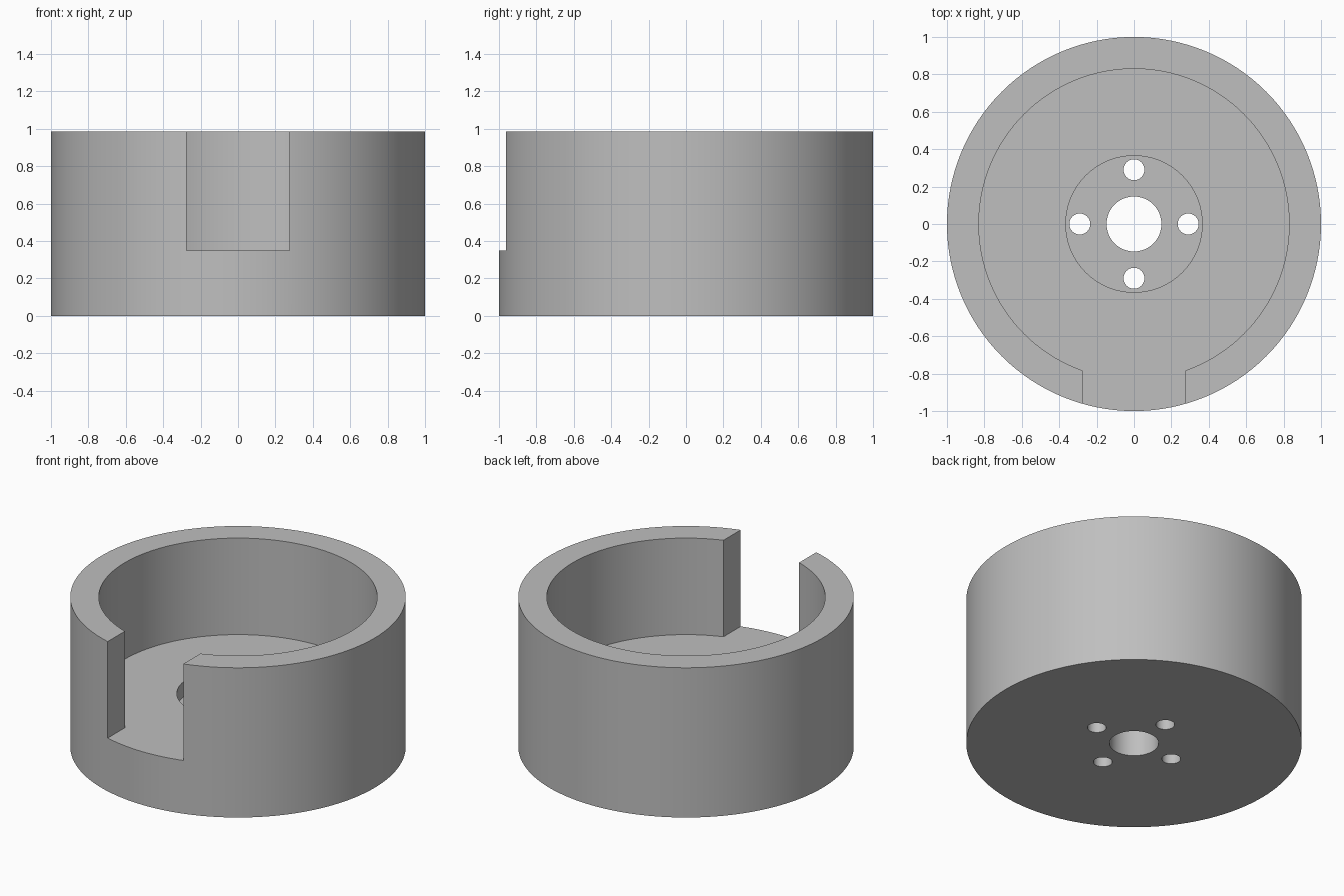
import bpy
import math

if "Cube" in bpy.data.objects:
    bpy.data.objects.remove(bpy.data.objects["Cube"], do_unlink=True)

HEIGHT, FLOOR, RECESS = 0.985, 0.35, 0.25

grey = bpy.data.materials.new("plain grey")
grey.use_nodes = True
colour = (0.52, 0.52, 0.52, 1)
grey.diffuse_color = colour
grey.node_tree.nodes["Principled BSDF"].inputs["Base Color"].default_value = colour


def cylinder(name, radius, bottom, top, x=0, y=0, sides=128):
    bpy.ops.mesh.primitive_cylinder_add(
        vertices=sides, radius=radius, depth=top - bottom,
        location=(x, y, (bottom + top) / 2))
    obj = bpy.context.object
    obj.name = name
    obj.data.materials.append(grey)
    return obj


def cut(target, cutter):
    mod = target.modifiers.new(cutter.name, "BOOLEAN")
    mod.operation = "DIFFERENCE"
    mod.solver = "EXACT"
    mod.object = cutter
    bpy.context.view_layer.objects.active = target
    bpy.ops.object.modifier_apply(modifier=mod.name)
    bpy.data.objects.remove(cutter, do_unlink=True)


# Round cup body with a thick floor
cup = cylinder("cup_body", 1, 0, HEIGHT)
cut(cup, cylinder("cavity", 0.83, FLOOR, HEIGHT + 0.2))

# Front slot, level with the floor
bpy.ops.mesh.primitive_cube_add(size=1, location=(0, -0.85, FLOOR + 0.5))
slot = bpy.context.object
slot.name = "front_slot"
slot.scale = (0.55, 0.7, 1)
slot.data.materials.append(grey)
cut(cup, slot)

# Shallow round recess, shaft hole and four bolt holes
cut(cup, cylinder("hub_recess", 0.365, RECESS, HEIGHT, sides=96))
cut(cup, cylinder("shaft_hole", 0.147, -0.2, HEIGHT, sides=64))
for i in range(4):
    angle = i * math.pi / 2
    cut(cup, cylinder("bolt_hole", 0.056, -0.2, HEIGHT,
                      0.29 * math.cos(angle), 0.29 * math.sin(angle), 48))

# Smooth curved walls with crisp rims
bpy.ops.object.select_all(action="DESELECT")
cup.select_set(True)
bpy.context.view_layer.objects.active = cup
bpy.ops.object.shade_smooth_by_angle(angle=math.radians(30))
